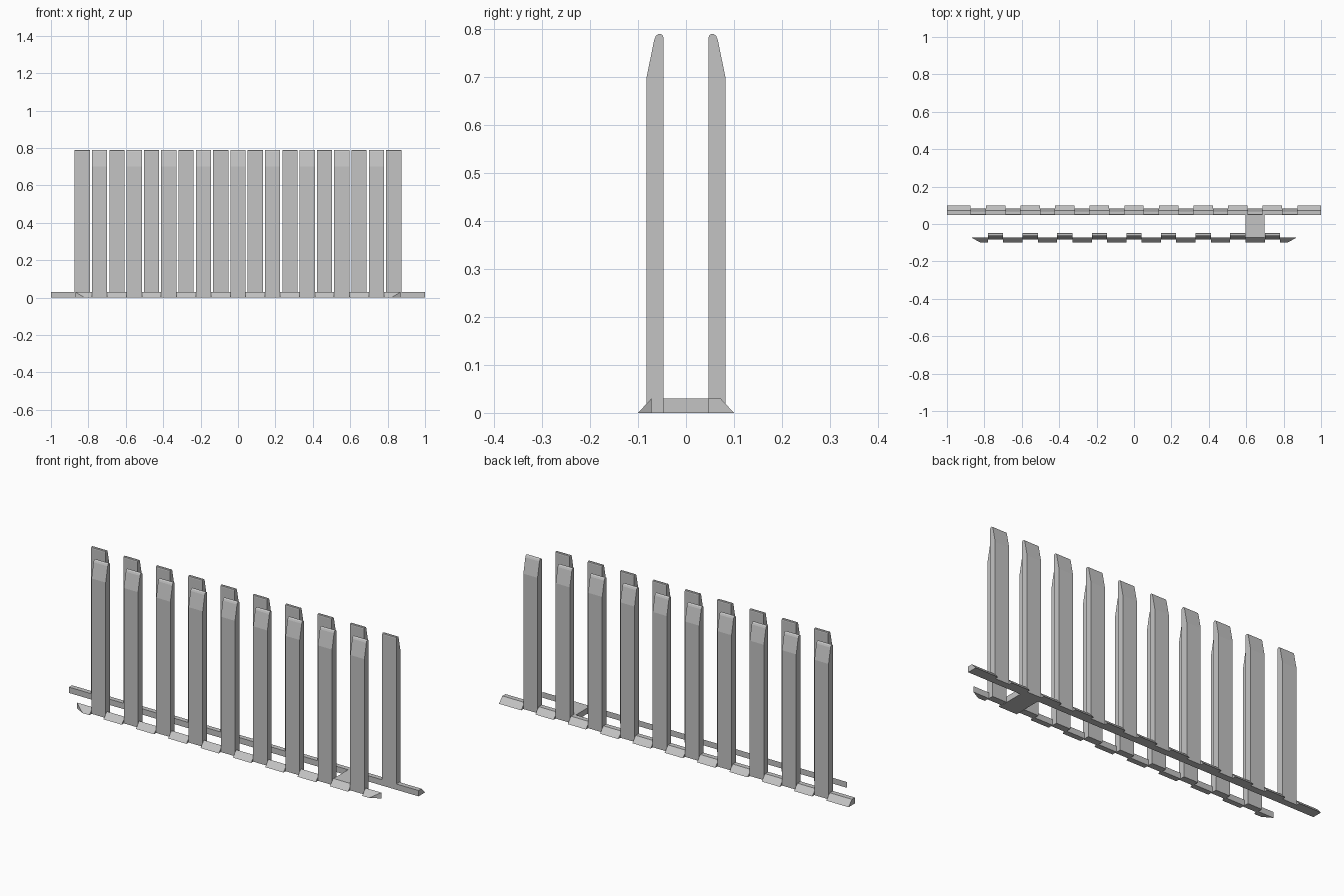
import bpy
import bmesh

cube = bpy.data.objects.get("Cube")
if cube:
    bpy.data.objects.remove(cube)

grey = bpy.data.materials.new("plain_grey")
grey.use_nodes = True
COLOUR = (0.55, 0.55, 0.55, 1)
grey.diffuse_color = COLOUR
grey.node_tree.nodes["Principled BSDF"].inputs["Base Color"].default_value = COLOUR

PITCH = 0.185
HALF = 0.0405      # half picket width
INNER, FACE, CREST, FOOT = 0.047, 0.082, 0.072, 0.1
RAIL_H = 0.03

# Profiles as (distance from the centre line, height)
PICKET = [(INNER, 0), (FACE, 0), (FACE, 0.70), (0.066, 0.778), (0.0625, 0.786),
          (0.058, 0.789), (0.052, 0.789), (0.048, 0.786), (INNER, 0.781)]
BACK_RAIL = [(INNER, 0), (FOOT, 0), (CREST, RAIL_H), (INNER, RAIL_H)]
FRONT_RAIL = [(CREST, 0), (FOOT, 0), (CREST, RAIL_H)]


def extrude(name, profile, side, x0, x1, mitre0=0, mitre1=0):
    """Sweep a profile along x; mitres pull the foot edge in at either end."""
    bm = bmesh.new()
    rings = []
    for x, mitre in ((x0, mitre0), (x1, -mitre1)):
        rings.append([bm.verts.new((x + (mitre if y == FOOT else 0), side * y, z))
                      for y, z in profile])
    a, b = rings
    bm.faces.new(a)
    bm.faces.new(b)
    for i in range(len(a)):
        j = (i + 1) % len(a)
        bm.faces.new((a[i], a[j], b[j], b[i]))
    bmesh.ops.recalc_face_normals(bm, faces=bm.faces)
    mesh = bpy.data.meshes.new(name)
    bm.to_mesh(mesh)
    bm.free()
    mesh.materials.append(grey)
    obj = bpy.data.objects.new(name, mesh)
    bpy.context.scene.collection.objects.link(obj)
    return obj


def fence_row(name, count, side, rail, end, mitre):
    """Row of pickets with rail pieces filling the gaps between them."""
    centres = [(i - (count - 1) / 2) * PITCH for i in range(count)]
    for c in centres:
        extrude(name + "_picket", PICKET, side, c - HALF, c + HALF)
    starts = [-end] + [c + HALF for c in centres]
    stops = [c - HALF for c in centres] + [end]
    for i, (x0, x1) in enumerate(zip(starts, stops)):
        extrude(name + "_rail", rail, side, x0, x1,
                mitre if i == 0 else 0, mitre if i == count else 0)


fence_row("back", 10, 1, BACK_RAIL, 1.0, 0)
fence_row("front", 9, -1, FRONT_RAIL, 0.87, 0.05)

# Single tie bar joining the two rows
TIE = [(-CREST, 0), (INNER, 0), (INNER, RAIL_H), (-CREST, RAIL_H)]
extrude("tie_bar", TIE, 1, 0.597, 0.698)
